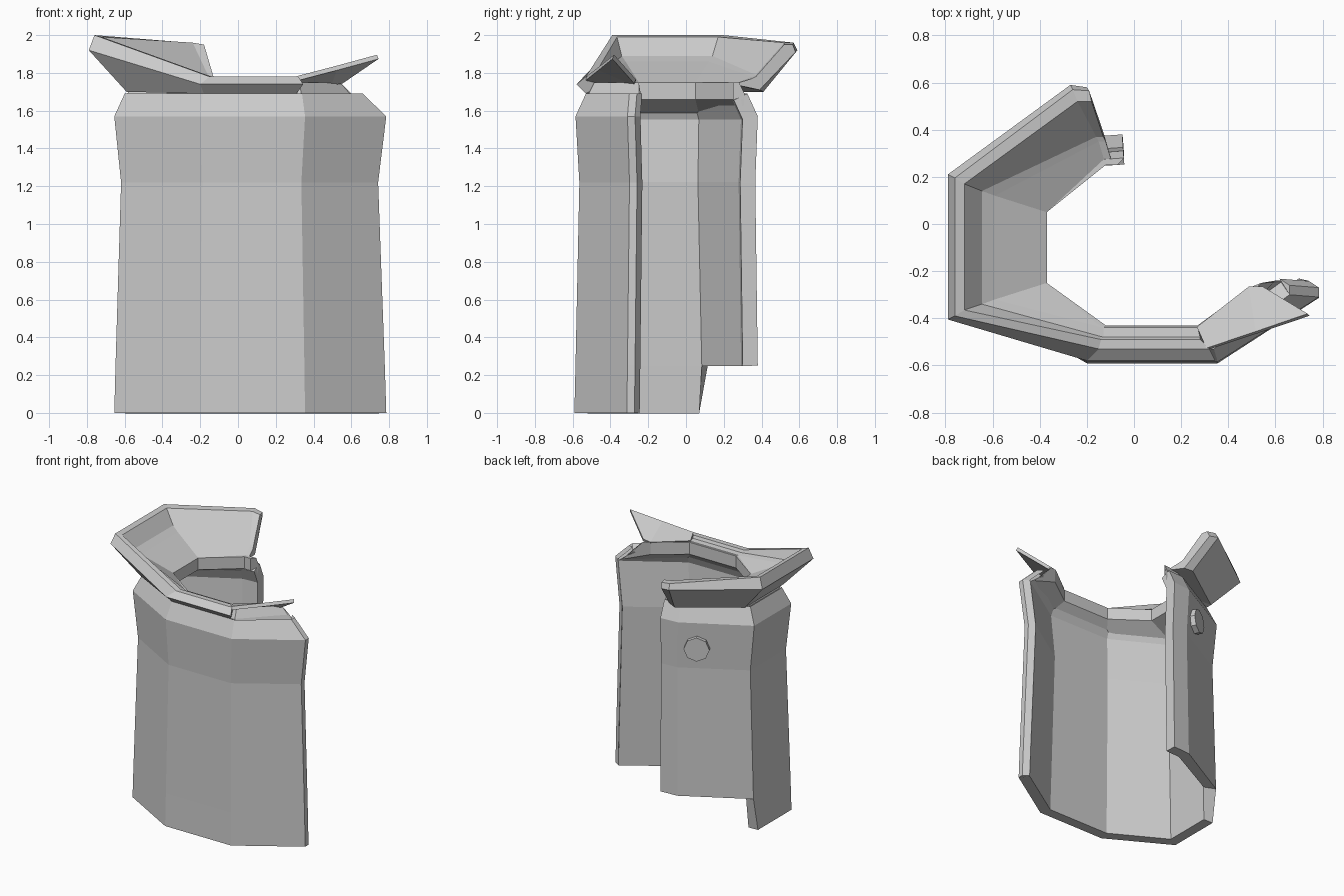
import bpy, bmesh, math
from mathutils import Vector

if "Cube" in bpy.data.objects:
    bpy.data.objects.remove(bpy.data.objects["Cube"])

# Plan of the outer wall, from the back end round the left and front to the right end
PLAN = [(-.05, .38), (-.19, .37), (-.655, .115), (-.655, -.33),
        (-.20, -.585), (.355, -.585), (.785, -.31)]


def inset(path, d):
    """Mitred inward offset of an open plan path."""
    pts = [Vector(p) for p in path]
    out = []
    for i, p in enumerate(pts):
        ns = []
        for a, b in ((i - 1, i), (i, i + 1)):
            if a >= 0 and b < len(pts):
                t = (pts[b] - pts[a]).normalized()
                ns.append(Vector((-t.y, t.x)))
        n = sum(ns, Vector((0, 0))).normalized()
        q = p + n * d / n.dot(ns[0])
        out.append((q.x, q.y))
    return out


def at(path, z, sx=1, sy=1):
    return [(x * sx, y * sy, z) for x, y in path]


def loft(name, rings, closed=True, skip=()):
    """Skin rows of points; closed rows make a solid with capped ends."""
    bm = bmesh.new()
    rows = [[bm.verts.new(p) for p in r] for r in rings]
    n, m = len(rows), len(rows[0])
    for j in range(n if closed else n - 1):
        a, b = rows[j], rows[(j + 1) % n]
        for i in range(m - 1):
            if (j, i) not in skip:
                bm.faces.new((a[i], a[i + 1], b[i + 1], b[i]))
    if closed:
        for i in (0, m - 1):
            bm.faces.new([r[i] for r in rows])
        bmesh.ops.recalc_face_normals(bm, faces=bm.faces)
    loose = [v for v in bm.verts if not v.link_faces]
    bmesh.ops.delete(bm, geom=loose, context='VERTS')
    me = bpy.data.meshes.new(name)
    bm.to_mesh(me)
    bm.free()
    ob = bpy.data.objects.new(name, me)
    bpy.context.collection.objects.link(ob)
    return ob


def thicken(ob, t, offset=-1):
    mod = ob.modifiers.new("thickness", 'SOLIDIFY')
    mod.thickness, mod.offset = t, offset
    mod.use_even_offset = True


# Wall: waisted shell, with the back panels stopping short of the ground
rings = [at(PLAN, 0, 1, 1.01), at(PLAN, .25, .99, 1), at(PLAN, 1.22, .945, .965),
         at(PLAN, 1.57), at(inset(PLAN, .055), 1.69)]
rings[0][2] = (-.655, .07, 0)
rings[4][6] = (.66, -.30, 1.69)
wall = loft("wall", rings, closed=False, skip={(0, 0), (0, 1)})
thicken(wall, .08)

# Bevelled strip along the right end of the wall
ends = [Vector(r[6]) for r in rings]
loft("end_strip", [[e + Vector(o) for e in ends] for o in
                   ((0, 0, 0), (0, .04, 0), (-.043, .068, 0))])

# Neck band: thick ring closing the top of the wall
NECK = [(-.07, .25), (-.12, .25), (-.37, .05), (-.37, -.25),
        (-.12, -.43), (.27, -.43), (.49, -.27)]
low, high, inner = inset(PLAN, .07), inset(PLAN, .10), inset(PLAN, .078)
low[6], high[6], inner[6] = (.60, -.24), (.54, -.25), (.70, -.24)
loft("neck_band", [at(low, 1.69), at(high, 1.75), at(NECK, 1.75),
                   at(NECK, 1.66), at(inner, 1.58)])

# Flared collar: stations are back end (two), back left, front left, front, front right
loft("collar", [
    [(-.13, .39, 1.71), (-.19, .41, 1.70), (-.59, .13, 1.70), (-.59, -.33, 1.70), (-.18, -.53, 1.69), (.31, -.53, 1.69)],
    [(-.20, .58, 1.91), (-.27, .59, 1.92), (-.79, .21, 1.92), (-.79, -.405, 1.92), (-.20, -.58, 1.74), (.345, -.58, 1.74)],
    [(-.19, .565, 1.95), (-.26, .57, 1.96), (-.76, .195, 2.0), (-.76, -.39, 2.0), (-.15, -.53, 1.78), (.32, -.53, 1.78)],
    [(-.18, .52, 1.95), (-.24, .52, 1.96), (-.72, .17, 1.99), (-.72, -.365, 1.99), (-.14, -.49, 1.78), (.28, -.49, 1.78)],
    [(-.13, .37, 1.78), (-.16, .37, 1.79), (-.645, .14, 1.89), (-.645, -.34, 1.89), (-.13, -.48, 1.76), (.28, -.48, 1.76)],
    [(-.12, .35, 1.77), (-.15, .35, 1.78), (-.59, .12, 1.86), (-.59, -.32, 1.86), (-.13, -.44, 1.755), (.27, -.44, 1.755)],
    [(-.09, .25, 1.74), (-.12, .25, 1.74), (-.37, .05, 1.75), (-.37, -.25, 1.75), (-.12, -.43, 1.74), (.27, -.43, 1.74)],
])

# Right lapel: thin pointed flap
lapel = loft("lapel", [
    [(.27, -.44, 1.75), (.49, -.27, 1.745), (.55, -.27, 1.755)],
    [(.31, -.53, 1.77), (.52, -.46, 1.825), (.74, -.385, 1.885)]], closed=False)
thicken(lapel, .025, 0)

# Octagonal stud on the back panel
bpy.ops.mesh.primitive_cylinder_add(vertices=8, radius=.09, depth=.10)
stud = bpy.context.object
stud.name = "stud"
normal = Vector((-.475, .88, 0)).normalized()
stud.rotation_euler = (math.pi / 2, 0, math.atan2(normal.x, -normal.y))
stud.location = (-.295, .285, 1.38)
